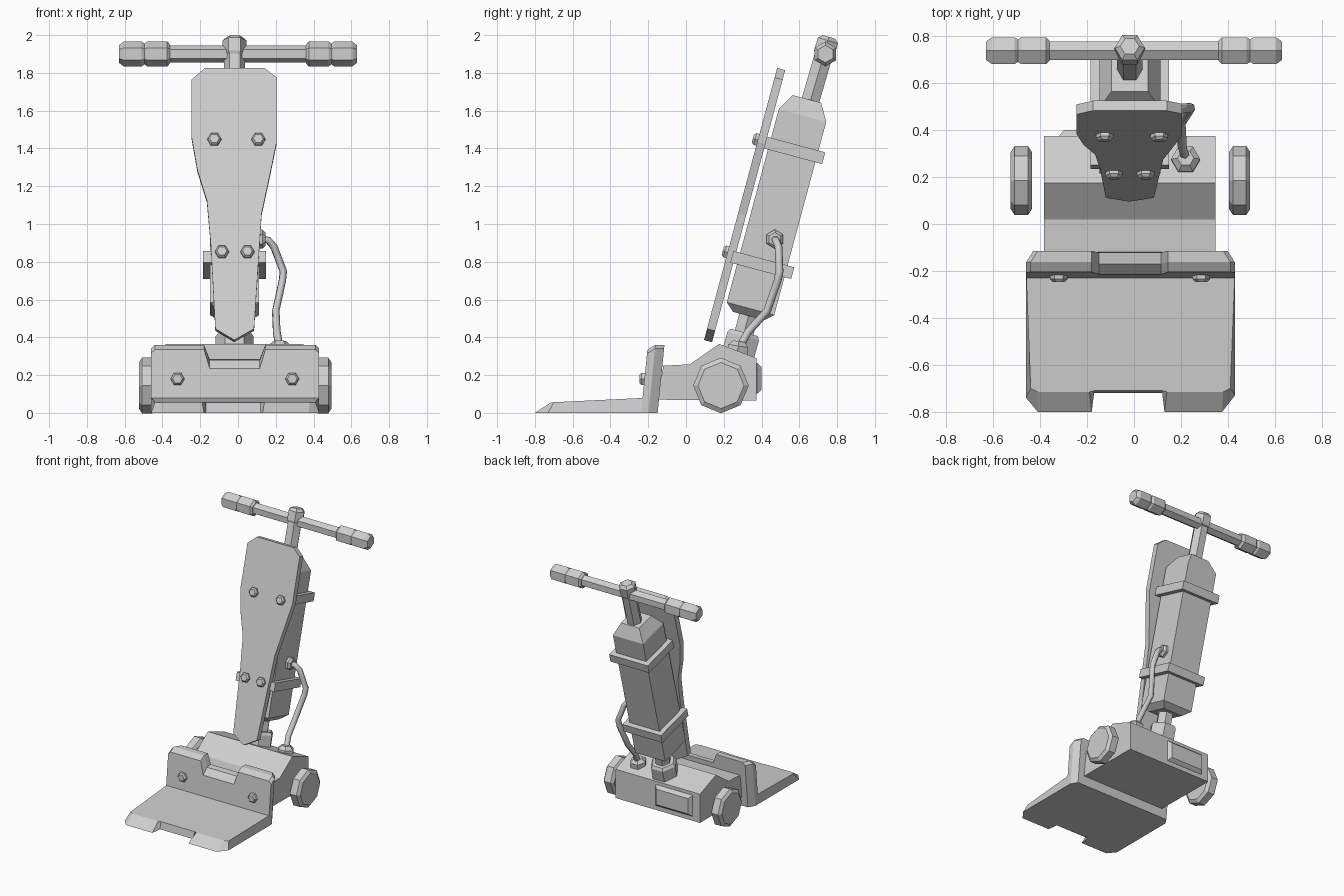
import bpy, bmesh, math
from mathutils import Vector as V

cube = bpy.data.objects.get("Cube")
if cube:
    bpy.data.objects.remove(cube, do_unlink=True)

grey = bpy.data.materials.new("plain grey")
grey.use_nodes = True
colour = (0.62, 0.62, 0.62, 1)
grey.diffuse_color = colour
grey.node_tree.nodes["Principled BSDF"].inputs["Base Color"].default_value = colour

MID = -0.018                      # centre line of the body
X, Y, Z = V((1, 0, 0)), V((0, 1, 0)), V((0, 0, 1))
LEAN = V((0, 0.26, 0.966)).normalized()   # axis of the leaning cylinder
BACK = X.cross(LEAN) * -1         # square to the lean, towards the rear


def loft(name, rings):
    """Skin a closed solid through rings with equal point counts."""
    bm = bmesh.new()
    loops = [[bm.verts.new(p) for p in ring] for ring in rings]
    for a, b in zip(loops, loops[1:]):
        for i in range(len(a)):
            j = (i + 1) % len(a)
            bm.faces.new((a[i], a[j], b[j], b[i]))
    bm.faces.new(loops[0][::-1])
    bm.faces.new(loops[-1])
    bmesh.ops.recalc_face_normals(bm, faces=bm.faces)
    mesh = bpy.data.meshes.new(name)
    bm.to_mesh(mesh)
    bm.free()
    mesh.materials.append(grey)
    obj = bpy.data.objects.new(name, mesh)
    bpy.context.collection.objects.link(obj)
    return obj


def turned(name, origin, axis, steps, sides=6, ref=X, turn=0.0):
    """Faceted solid along an axis; steps are (distance, radius)."""
    axis = axis.normalized()
    u = (ref - axis * ref.dot(axis)).normalized()
    w = axis.cross(u)
    angles = [2 * math.pi * (i + turn) / sides for i in range(sides)]
    return loft(name, [[V(origin) + axis * d + (u * math.cos(a) + w * math.sin(a)) * r
                        for a in angles] for d, r in steps])


def square(name, origin, steps):
    """Square section along the lean; steps are (distance, half width)."""
    return turned(name, origin, LEAN, [(d, h * math.sqrt(2)) for d, h in steps], 4, X, 0.5)


def bolt(name, origin, axis, r=0.037):
    turned(name, origin, axis, [(-0.01, r), (0.015, r), (0.027, r * 0.7)])


# Leaning cylinder with two clamps
top = V((MID, 0.617, 1.575))
square("cylinder_body", top, [(-1.1, 0.085), (-1.06, 0.13), (0, 0.13), (0.09, 0.078)])
for name, d in (("upper_clamp", -0.19), ("lower_clamp", -0.82)):
    square(name, top + LEAN * d, [(-0.032, 0.167), (0.032, 0.167)])
turned("neck", top, LEAN, [(-1.27, 0.058), (-1.08, 0.058)])
turned("neck_collar", top, LEAN, [(-1.32, 0.1), (-1.21, 0.1), (-1.19, 0.085)])

# Handle
stem = V((MID, 0.655, 1.64))
turned("handle_stem", stem, V((0, 0.1, 0.345)),
       [(0, 0.055), (0.26, 0.055), (0.275, 0.064), (0.345, 0.064), (0.365, 0.04)])
bar = V((0, 0.738, 1.9))
turned("handle_bar", bar, X, [(-0.4, 0.045), (0.4, 0.045)], ref=Z)
for side, name in ((1, "left_grip"), (-1, "right_grip")):
    turned(name, bar, X * side, [(0.36, 0.05), (0.375, 0.066), (0.48, 0.066), (0.495, 0.056),
                                 (0.51, 0.066), (0.605, 0.066), (0.63, 0.046)], ref=Z)

# Shield in front of the cylinder
def on_shield(x, z):
    return V((x, 0.13 + (z - 0.43) * 0.269, z))

outline = [(-0.175, 1.82), (0.14, 1.82), (0.205, 1.77), (0.205, 1.43), (0.17, 1.26),
           (0.125, 1.05), (0.115, 0.9), (0.085, 0.44), (-0.02, 0.38), (-0.12, 0.44),
           (-0.145, 0.9), (-0.165, 1.12), (-0.215, 1.28), (-0.245, 1.45), (-0.245, 1.76)]
loft("shield", [[on_shield(x, z) + BACK * d for x, z in outline] for d in (-0.022, 0.022)])
for i, (x, z) in enumerate(((-0.125, 1.44), (0.108, 1.44), (-0.085, 0.845), (0.05, 0.845))):
    bolt(f"shield_bolt_{i + 1}", on_shield(x, z) - BACK * 0.022, -BACK)

# Base housing
profile = [(-0.15, 0.07), (-0.12, 0.25), (0.02, 0.257), (0.175, 0.365), (0.374, 0.29), (0.374, 0.065)]
loft("base_housing", [[V((x, y, z)) for y, z in profile] for x in (-0.383, 0.348)])

def panel_ring(y, inset):
    xs, zs = (-0.32 + inset, -inset), (0.1 + inset, 0.265 - inset)
    return [V((x, y, z)) for x, z in ((xs[0], zs[0]), (xs[1], zs[0]), (xs[1], zs[1]), (xs[0], zs[1]))]

loft("rear_panel", [panel_ring(0.36, 0), panel_ring(0.375, 0), panel_ring(0.4, 0.022)])

# Wheels on an axle
hub = V((MID + 0.003, 0.185, 0.145))
turned("axle", hub, X, [(-0.44, 0.04), (0.44, 0.04)], 8)
for side, name in ((1, "left_wheel"), (-1, "right_wheel")):
    turned(name, hub, X * side, [(0.42, 0.122), (0.437, 0.147), (0.493, 0.147), (0.51, 0.122)],
           8, Z)

# Scoop back plate with a notched top edge
def plate_ring(y0, slope, low, high, notch, cut):
    pts = [(-0.46 + cut, low), (-0.46 + cut, high - 0.02), (-0.44 + cut, high), (-0.18, high),
           (-0.15, notch), (0.115, notch), (0.145, high), (0.41 - cut, high),
           (0.43 - cut, high - 0.02), (0.43 - cut, low)]
    return [V((x, y0 + slope * z, z)) for x, z in pts]

loft("scoop_back", [plate_ring(-0.238, 0.1, 0, 0.335, 0.235, 0),
                    plate_ring(-0.198, 0.1, 0, 0.36, 0.28, 0),
                    plate_ring(-0.15, 0.1, 0, 0.36, 0.285, 0.03)])
for x, name in ((-0.32, "right_scoop_bolt"), (0.287, "left_scoop_bolt")):
    bolt(name, (x, -0.22, 0.18), -Y)

# Scoop floor with a gap in its front lip
upper = [(-0.46, -0.2), (-0.44, -0.7), (-0.41, -0.715), (-0.19, -0.715), (-0.17, -0.71),
         (0.12, -0.71), (0.14, -0.715), (0.38, -0.715), (0.41, -0.7), (0.43, -0.2)]
lower = [(-0.46, -0.2), (-0.46, -0.74), (-0.41, -0.8), (-0.18, -0.8), (-0.17, -0.72),
         (0.12, -0.72), (0.13, -0.8), (0.375, -0.8), (0.43, -0.73), (0.43, -0.2)]
loft("scoop_floor", [[V((x, y, 0)) for x, y in lower],
                     [V((x, y, 0.09 + y * 0.048)) for x, y in upper]])

# Hose from the cylinder to the base
path = [(0.1, 0.47, 0.92), (0.16, 0.475, 0.915), (0.19, 0.49, 0.88), (0.24, 0.495, 0.75),
        (0.235, 0.485, 0.7), (0.2, 0.43, 0.54), (0.205, 0.33, 0.43), (0.22, 0.28, 0.34)]
curve = bpy.data.curves.new("hose", "CURVE")
curve.dimensions = "3D"
curve.bevel_depth = 0.021
curve.bevel_resolution = 1
curve.use_fill_caps = True
spline = curve.splines.new("POLY")
spline.points.add(len(path) - 1)
for point, co in zip(spline.points, path):
    point.co = (*co, 1)
curve.materials.append(grey)
bpy.context.collection.objects.link(bpy.data.objects.new("hose", curve))
turned("upper_hose_nut", (0.1, 0.47, 0.92), X, [(0, 0.05), (0.03, 0.05), (0.045, 0.035)], ref=Z)
turned("lower_hose_nut", (0.22, 0.27, 0.31), V((0, 0.15, 1)), [(0, 0.062), (0.045, 0.062), (0.07, 0.035)])
